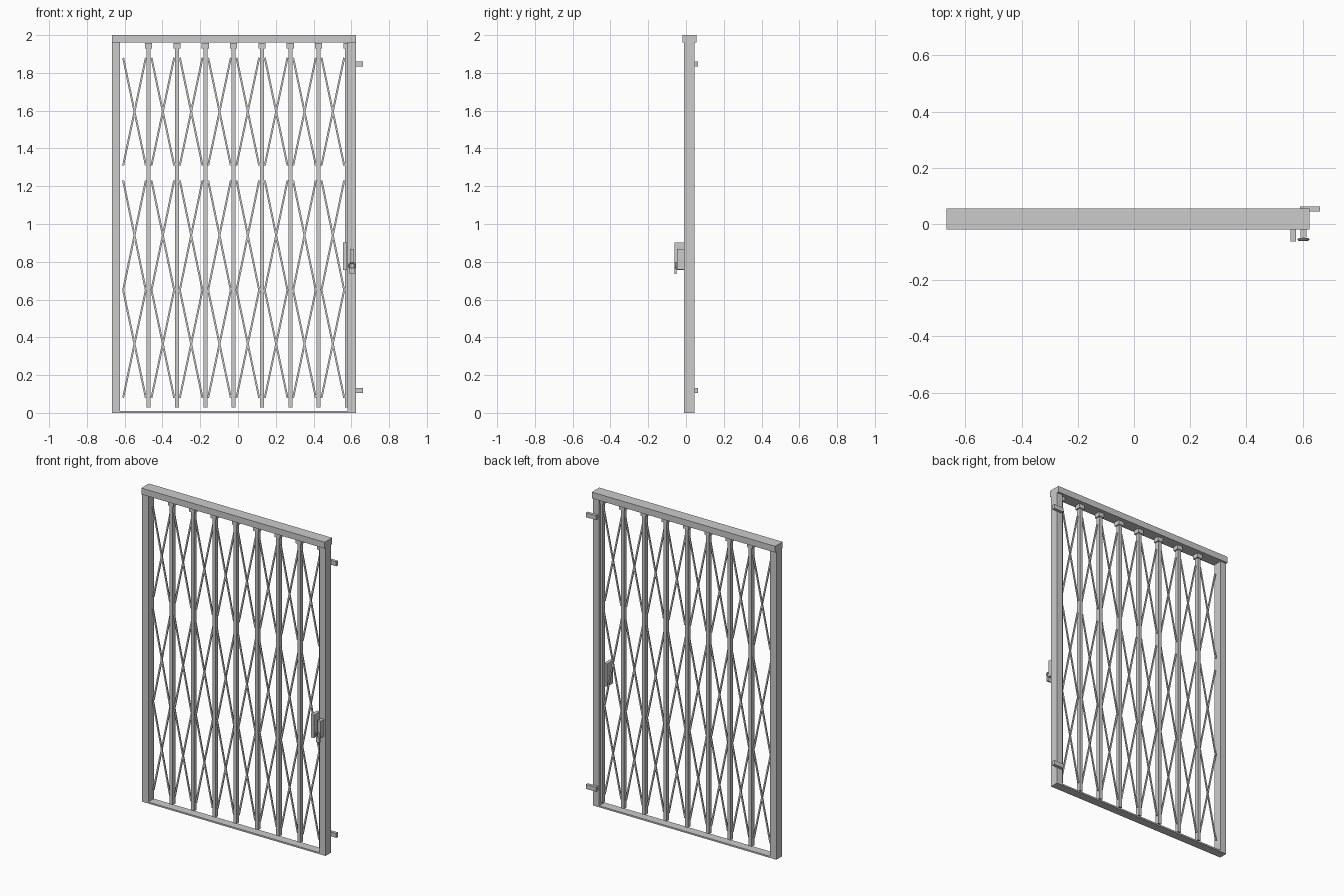
import bpy, math
from mathutils import Matrix

cube = bpy.data.objects.get("Cube")
if cube:
    bpy.data.objects.remove(cube, do_unlink=True)

steel = bpy.data.materials.new("light grey steel")
steel.use_nodes = True
COLOR = (0.6, 0.6, 0.6, 1)
steel.diffuse_color = COLOR
steel.node_tree.nodes["Principled BSDF"].inputs["Base Color"].default_value = COLOR


def box(name, x, y, z, tilt=0.0):
    """Box from (min, max) ranges, optionally tilted about y."""
    bpy.ops.mesh.primitive_cube_add(size=1)
    ob = bpy.context.object
    ob.name = name
    size = [r[1] - r[0] for r in (x, y, z)]
    ob.data.transform(Matrix.Diagonal((*size, 1)))
    ob.location = [(r[0] + r[1]) / 2 for r in (x, y, z)]
    ob.rotation_euler.y = tilt
    ob.data.materials.append(steel)
    return ob


def around(c, half):
    return (c - half, c + half)


LEFT, RIGHT, POST = -0.667, 0.624, 0.043
DEPTH = (-0.011, 0.044)
MID = 0.0165

# Outer frame
box("header", (LEFT, RIGHT), (-0.019, 0.056), (1.96, 2))
box("right_post", (LEFT, LEFT + POST), DEPTH, (0, 1.96))
box("left_post", (RIGHT - POST, RIGHT), DEPTH, (0, 1.96))
box("sill", (LEFT + POST, RIGHT - POST), DEPTH, (0, 0.01))

# Sliding uprights with top guides, and folding lattice in each bay
PITCH = 0.15
ROWS = ((0.08, 0.65), (0.65, 1.23), (1.31, 1.88))
for i in range(8):
    x = -0.473 + i * PITCH
    box("upright", around(x, 0.0105), around(MID, 0.013), (0.028, 1.93))
    box("upright_guide", around(x, 0.019), around(MID, 0.019), (1.93, 1.957))
    bay = x - PITCH / 2
    for low, high in ROWS:
        rise, run = high - low, 0.12
        length = math.hypot(rise, run)
        for side in (-1, 1):
            box("lattice_slat", around(bay, 0.005), around(MID + side * 0.003, 0.003),
                around((low + high) / 2, length / 2), side * math.atan2(run, rise))

# Wall fixing tabs
for z in (0.118, 1.847):
    box("fixing_tab", (0.59, 0.661), (0.044, 0.063), around(z, 0.014))

# Latch plate and lock
box("latch_plate", (0.556, 0.577), (-0.062, 0.0), (0.757, 0.903))
box("lock_staple", (0.592, 0.614), (-0.048, -0.011), (0.76, 0.868))
box("padlock_body", around(0.603, 0.013), (-0.06, -0.05), (0.735, 0.764))
bpy.ops.mesh.primitive_torus_add(major_radius=0.016, minor_radius=0.005, major_segments=20,
                                 minor_segments=8, location=(0.603, -0.055, 0.779),
                                 rotation=(math.pi / 2, 0, 0))
ring = bpy.context.object
ring.name = "padlock_shackle"
ring.data.materials.append(steel)
bpy.ops.object.shade_smooth_by_angle()
